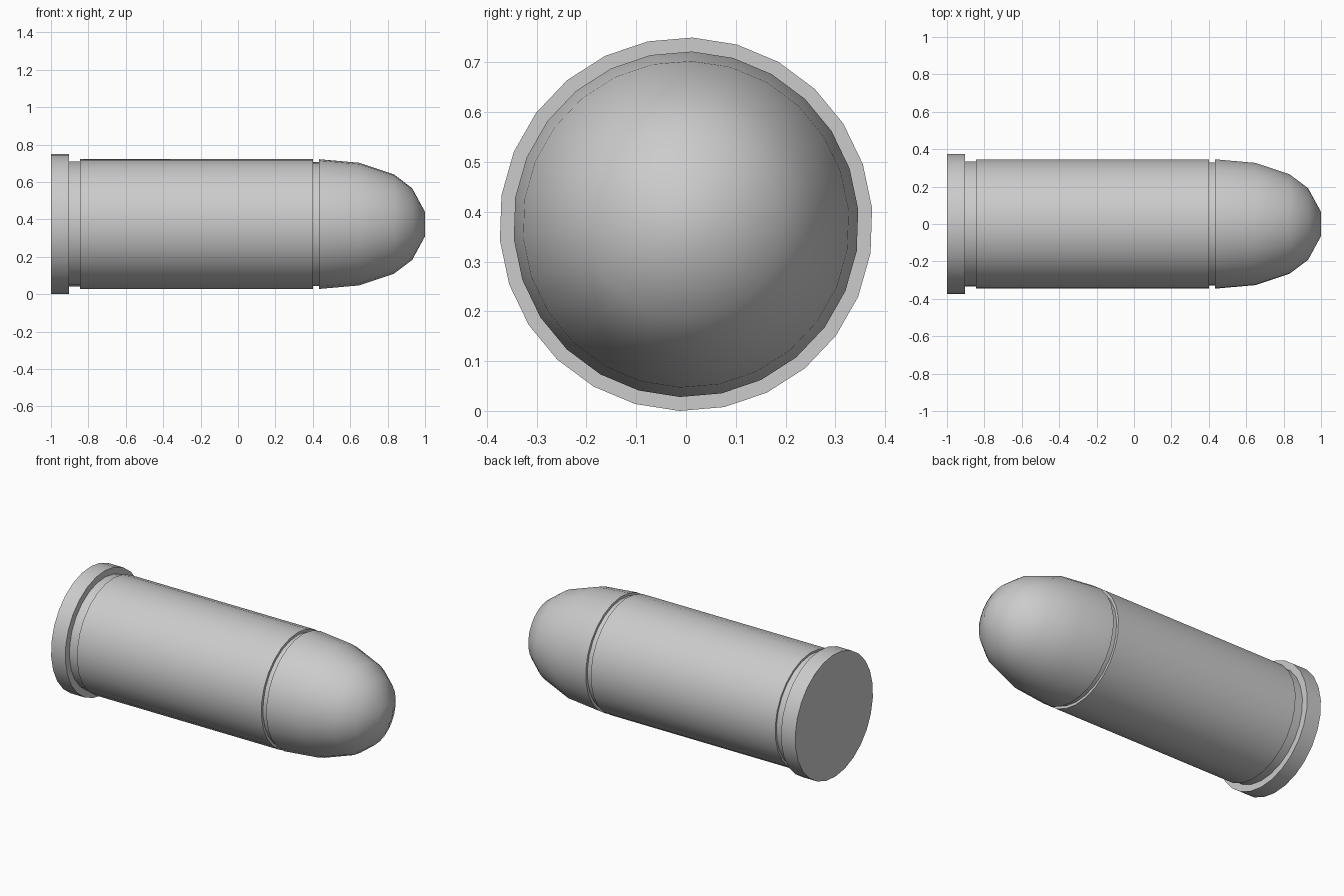
import bpy, bmesh
from math import cos, sin, radians, tau

if "Cube" in bpy.data.objects:
    bpy.data.objects.remove(bpy.data.objects["Cube"])

SIDES = 26
AXIS_Z = 0.375
START = radians(88)


def lathe(name, profile, cap_first=False, cap_last=False):
    """Revolve (x, radius) points around the long x axis."""
    bm = bmesh.new()
    rings = []
    for x, r in profile:
        rings.append([bm.verts.new((x, r * cos(START + tau * i / SIDES),
                                    AXIS_Z + r * sin(START + tau * i / SIDES)))
                      for i in range(SIDES)])
    for a, b in zip(rings, rings[1:]):
        for i in range(SIDES):
            j = (i + 1) % SIDES
            bm.faces.new((a[i], b[i], b[j], a[j]))
    if cap_first:
        bm.faces.new(rings[0])
    if cap_last:
        bm.faces.new(rings[-1])
    bmesh.ops.recalc_face_normals(bm, faces=bm.faces)
    # an open shell must still face away from the axis
    side = next(f for f in bm.faces if len(f.verts) == 4)
    c = side.calc_center_median()
    if side.normal.y * c.y + side.normal.z * (c.z - AXIS_Z) < 0:
        bmesh.ops.reverse_faces(bm, faces=bm.faces)
    mesh = bpy.data.meshes.new(name)
    bm.to_mesh(mesh)
    bm.free()
    obj = bpy.data.objects.new(name, mesh)
    bpy.context.collection.objects.link(obj)
    bpy.ops.object.select_all(action='DESELECT')
    obj.select_set(True)
    bpy.context.view_layer.objects.active = obj
    bpy.ops.object.shade_smooth_by_angle(angle=radians(36))
    return obj


# Casing: rim, extractor groove, straight wall and mouth lip
lathe("casing", [(-1, 0.375), (-0.904, 0.375), (-0.904, 0.335),
                 (-0.845, 0.335), (-0.845, 0.347),
                 (0.4, 0.347), (0.4, 0.331)], cap_first=True)

# Bullet: recessed neck, shoulder and rounded nose with a small flat tip
lathe("bullet", [(0.4, 0.331), (0.434, 0.331), (0.434, 0.347),
                 (0.648, 0.328), (0.833, 0.266), (0.931, 0.192),
                 (1.0, 0.065)], cap_last=True)
